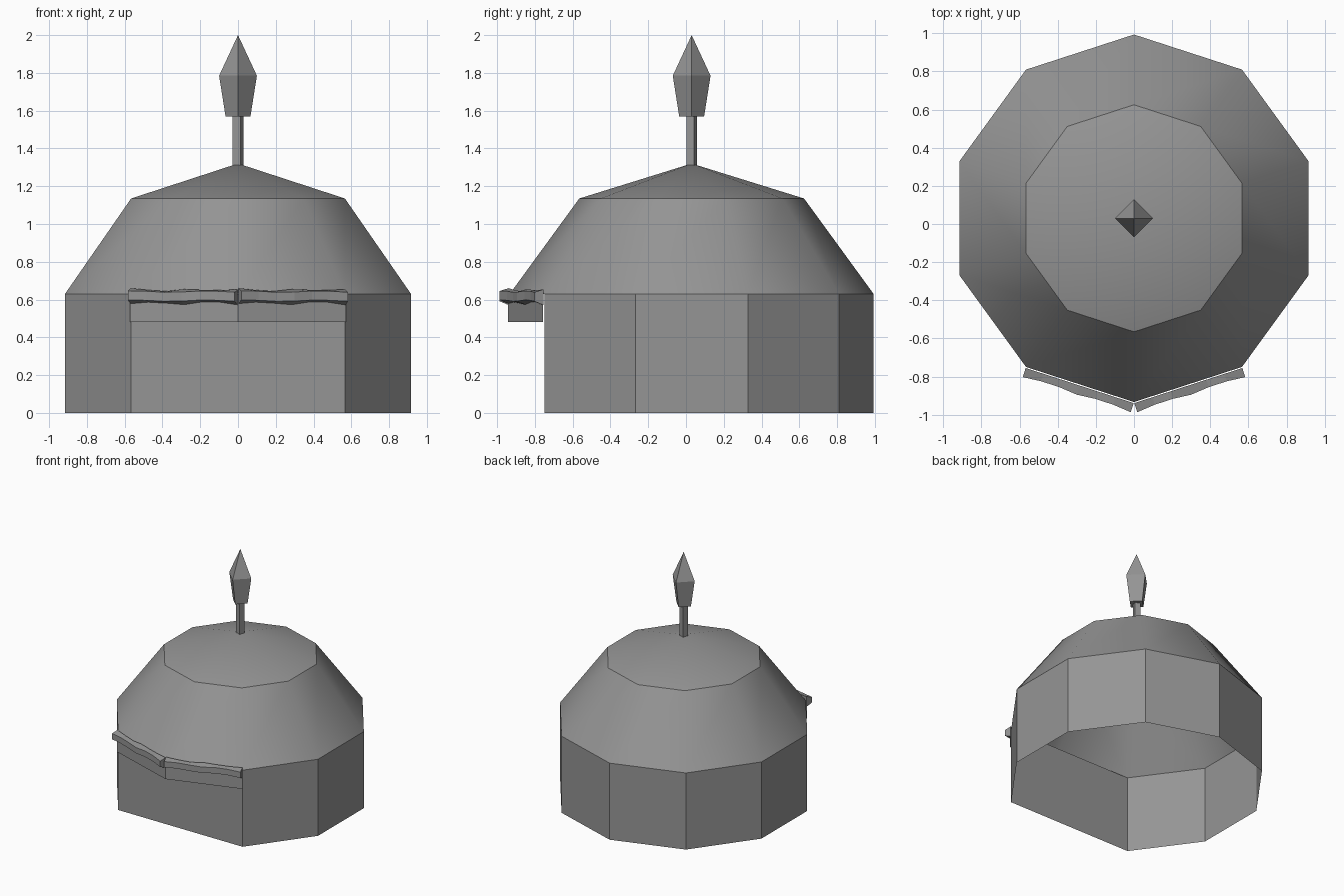
import bpy, bmesh, math
from mathutils import Vector

cube = bpy.data.objects.get("Cube")
if cube:
    bpy.data.objects.remove(cube, do_unlink=True)

CY = 0.03          # centre of the decagonal plan
SIDES = 10
R_WALL = 0.963
Z_EAVE = 0.63

felt = bpy.data.materials.new("grey_felt")
felt.use_nodes = True
felt.diffuse_color = (0.3, 0.3, 0.3, 1)
felt.node_tree.nodes["Principled BSDF"].inputs["Base Color"].default_value = (0.3, 0.3, 0.3, 1)


def ring(radius, z, n=SIDES, turn=0.0):
    """Points of a regular polygon, starting at the front corner."""
    return [Vector((radius * math.sin(turn + math.tau * i / n),
                    CY - radius * math.cos(turn + math.tau * i / n), z)) for i in range(n)]


def loft(name, rings, closed=True, cap_start=False, cap_end=False, apex=None, smooth=False):
    """Join successive point rings with quads, with optional caps or a pointed tip."""
    bm = bmesh.new()
    loops = [[bm.verts.new(p) for p in r] for r in rings]
    n = len(loops[0])
    span = range(n if closed else n - 1)
    for a, b in zip(loops, loops[1:]):
        for i in span:
            j = (i + 1) % n
            bm.faces.new((a[i], a[j], b[j], b[i]))
    if apex is not None:
        tip = bm.verts.new(apex)
        for i in span:
            bm.faces.new((loops[-1][i], loops[-1][(i + 1) % n], tip))
    if cap_start:
        bm.faces.new(loops[0][::-1])
    if cap_end:
        bm.faces.new(loops[-1])
    if cap_start and (cap_end or apex is not None):
        bmesh.ops.recalc_face_normals(bm, faces=bm.faces)
    mesh = bpy.data.meshes.new(name)
    bm.to_mesh(mesh)
    bm.free()
    mesh.materials.append(felt)
    obj = bpy.data.objects.new(name, mesh)
    bpy.context.collection.objects.link(obj)
    if smooth:
        bpy.ops.object.select_all(action='DESELECT')
        obj.select_set(True)
        bpy.context.view_layer.objects.active = obj
        bpy.ops.object.shade_smooth_by_angle(angle=math.radians(32))
    return obj


# Walls: decagon with its front corner cut off by a flat panel, open below
loft("walls", [ring(R_WALL, 0)[1:], ring(R_WALL, Z_EAVE)[1:]])

# Roof: sloped skirt and shallow cap
loft("roof", [ring(R_WALL, Z_EAVE), ring(0.595, 1.135)],
     apex=Vector((0, CY, 1.32)), smooth=True)

# Pole and spear-shaped finial
loft("pole", [ring(0.031, z, 4, math.radians(25)) for z in (1.29, 1.6)],
     cap_start=True, cap_end=True)
loft("finial", [ring(0.066, 1.57, 4), ring(0.1, 1.785, 4)],
     cap_start=True, apex=Vector((0, CY, 2.0)))

# Door flap hanging under the front eaves
front, left = ring(R_WALL + 0.01, 0)[:2]
right = Vector((-left.x, left.y, 0))
loft("door_flap", [[p + Vector((0, 0, z)) for p in (right, front, left)]
                   for z in (0.48, Z_EAVE)], closed=False)

# Rolled door cloth: one wavy strip along each front side
corner_front, corner_left = ring(R_WALL, 0)[:2]
normal = Vector((math.sin(math.pi / SIDES), -math.cos(math.pi / SIDES), 0))
for side, name in ((1, "door_roll_left"), (-1, "door_roll_right")):
    stations = []
    for k in range(7):
        t = k / 6
        base = corner_front.lerp(corner_left, t)
        bulge = 0.006 * math.cos(t * math.tau * 2)
        lift = 0.004 * math.sin(t * math.tau * 1.5 + side)
        section = []
        for out, z in ((0.006, 0.651 + bulge), (0.05 + bulge, 0.642),
                       (0.05 + bulge, 0.594), (0.006, 0.58 - bulge)):
            p = base + normal * out
            section.append(Vector((side * p.x, p.y, z + lift)))
        stations.append(section)
    loft(name, stations, cap_start=True, cap_end=True)
